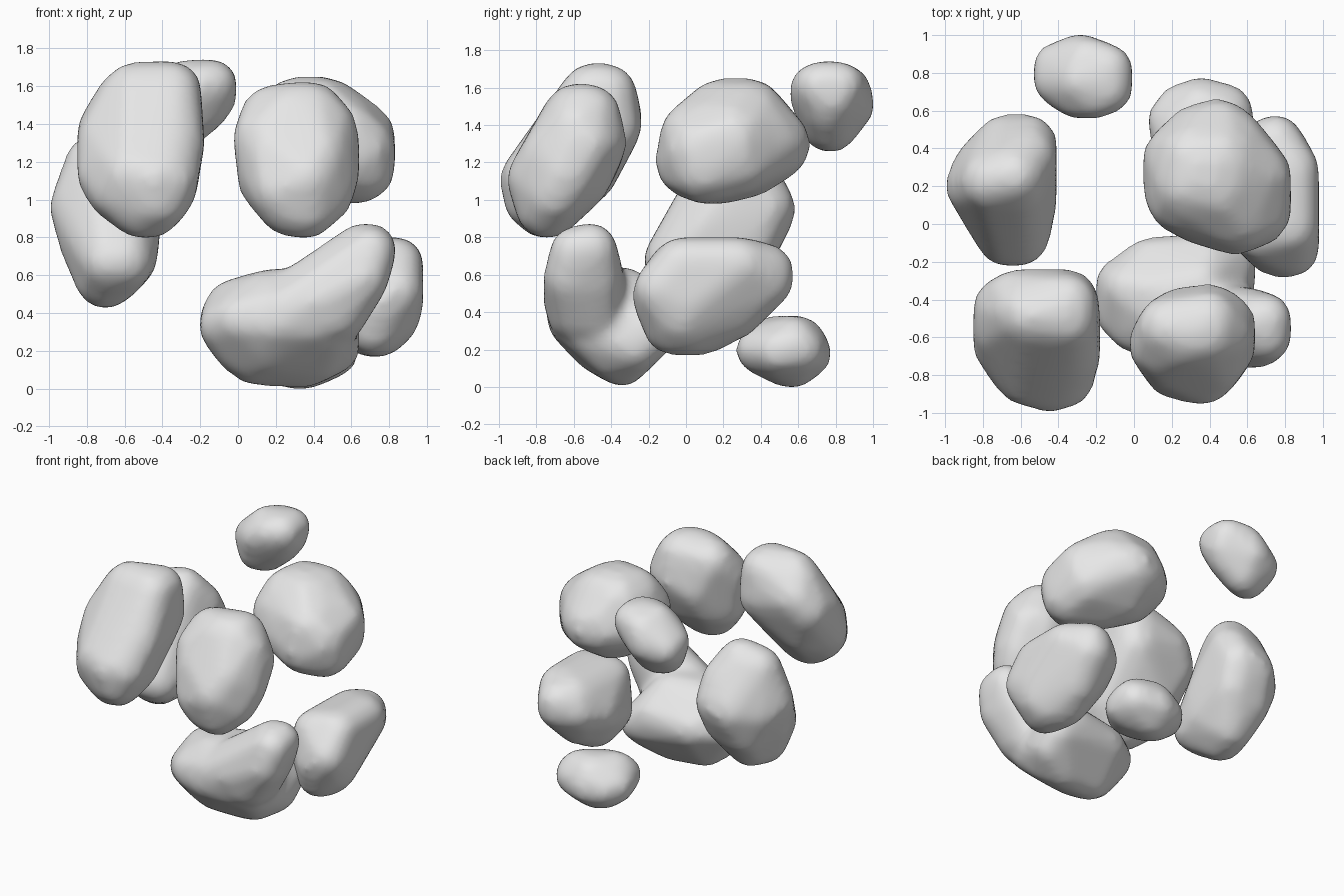
import bpy
import bmesh
from mathutils import Vector

cube = bpy.data.objects.get("Cube")
if cube:
    bpy.data.objects.remove(cube, do_unlink=True)

# Stone colour
stone_grey = bpy.data.materials.new("stone_grey")
stone_grey.use_nodes = True
stone_grey.diffuse_color = (0.8, 0.8, 0.8, 1)
for node in stone_grey.node_tree.nodes:
    if node.type == 'BSDF_PRINCIPLED':
        node.inputs["Base Color"].default_value = (0.8, 0.8, 0.8, 1)

# Unit ball used to round every corner
ball = bmesh.new()
bmesh.ops.create_icosphere(ball, subdivisions=2, radius=1)
ball_points = [v.co.copy() for v in ball.verts]
ball.free()


def rounded_hull(target, low, high, radius, corners):
    """Wrap a convex skin around balls placed at corners (-1..1 inside the box)."""
    centre = (low + high) / 2
    half = (high - low) / 2 - Vector((radius, radius, radius))
    hull = bmesh.new()
    for corner in corners:
        middle = centre + Vector(c * h for c, h in zip(corner, half))
        for point in ball_points:
            hull.verts.new(middle + point * radius)
    bmesh.ops.convex_hull(hull, input=hull.verts[:], use_existing_faces=False)
    loose = [v for v in hull.verts if not v.link_faces]
    bmesh.ops.delete(hull, geom=loose, context='VERTS')
    bmesh.ops.recalc_face_normals(hull, faces=hull.faces[:])
    part = bpy.data.meshes.new("hull_part")
    hull.to_mesh(part)
    hull.free()
    target.from_mesh(part)
    bpy.data.meshes.remove(part)


def undo_shrinkage(mesh, low, high):
    """Give back the size a stone lost while its surface was worn down."""
    for axis in range(3):
        values = [v.co[axis] for v in mesh.vertices]
        start, size = min(values), max(values) - min(values)
        scale = (high[axis] - low[axis]) / size
        for v in mesh.vertices:
            v.co[axis] = low[axis] + (v.co[axis] - start) * scale


def stone(name, low, high, radius, *hulls):
    low, high = Vector(low), Vector(high)
    bm = bmesh.new()
    for corners in hulls:
        rounded_hull(bm, low, high, radius, corners)
    mesh = bpy.data.meshes.new(name)
    bm.to_mesh(mesh)
    bm.free()
    obj = bpy.data.objects.new(name, mesh)
    bpy.context.scene.collection.objects.link(obj)

    # Fuse the skins and wear the surface down
    remesh = obj.modifiers.new("fuse", 'REMESH')
    remesh.mode = 'VOXEL'
    remesh.voxel_size = 0.025
    smooth = obj.modifiers.new("wear", 'SMOOTH')
    smooth.factor = 0.5
    smooth.iterations = 16
    depsgraph = bpy.context.evaluated_depsgraph_get()
    worn = bpy.data.meshes.new_from_object(obj.evaluated_get(depsgraph))
    obj.modifiers.clear()
    obj.data = worn
    bpy.data.meshes.remove(mesh)
    worn.name = name
    undo_shrinkage(worn, low, high)
    worn.materials.clear()
    worn.materials.append(stone_grey)
    worn.polygons.foreach_set("use_smooth", [True] * len(worn.polygons))
    worn.update()


# Upper stones: the two front ones are slabs leaning back
stone("upper_front_right_stone", (-.85, -.99, .8), (-.18, -.24, 1.73), .16, [
    (-.4, .7, .9), (.9, .9, 1), (.9, .5, 1), (-.2, .6, 1), (-1, .8, .3),
    (-1, .3, .2), (-1, -.1, -.4), (1, -.3, .1), (.8, -.9, -.5),
    (.4, -1, -.5), (-.3, -.85, -.4), (-.6, -.6, -.7), (.5, -.9, -.85),
    (0, -.6, -1), (.3, -.6, -1), (-.7, -.3, -.7), (.8, -.3, -.6),
    (-.5, .4, -.4), (1, .4, .1), (.9, 1, .4), (-.6, 1, .6)])

stone("upper_front_left_stone", (-.02, -.95, .8), (.64, -.32, 1.62), .17, [
    (-.75, .6, .95), (.5, .8, 1), (-.1, .3, 1), (.5, .4, 1), (-1, 0, .5),
    (1, .7, .4), (.9, .4, .7), (1, 0, -.3), (.6, 1, .4), (-.3, .9, .2),
    (.3, -1, -.4), (-.5, -.8, -.6), (.3, -.7, -1), (-.2, -.6, -.95),
    (.8, -.4, -.7), (.4, .4, -.4), (-.6, .3, -.4), (.7, -.5, .1),
    (-.7, -.5, .1), (-.85, 0, -.4)])

stone("upper_back_left_stone", (.05, -.16, .98), (.83, .66, 1.65), .2, [
    (-.7, -.2, 1), (0, -.3, 1), (.1, .4, 1), (-.6, .4, 1), (-1, .4, 0),
    (-1, -.1, -.2), (-.9, -.5, .2), (-.4, .9, -.1), (0, 1, -.1),
    (.3, .8, 0), (1, 0, .1), (1, -.8, -.3), (1, -.7, -1), (.5, -1, -.8),
    (-.3, -.8, -.4), (.1, -.3, -1), (.9, .1, -.7), (-.3, .3, -.8),
    (.6, -.9, .2)])

stone("upper_back_pebble", (-.53, .56, 1.26), (-.01, 1, 1.74), .13, [
    (1, -.7, 1), (1, .4, 1), (.2, .8, .8), (-.1, 1, .1), (-1, .5, -.2),
    (-1, -.2, 0), (-.2, -1, .4), (.5, -1, .9), (-.7, -.3, -1),
    (-.2, 0, -1), (1, 0, .4), (-.1, -.3, 1), (.6, -.2, -.2)])

# Side stones
stone("right_side_stone", (-.99, -.22, .43), (-.41, .58, 1.37), .16, [
    (1, 1, .2), (.2, 1, .1), (1, .7, .6), (1, -.2, -.1), (.7, -1, -.7),
    (.2, -1, -.7), (-1, .1, .2), (-.7, .5, 0), (-.4, .2, .9), (.5, .3, 1),
    (.6, .1, .8), (0, -.4, -1), (.2, .1, -.95), (.9, -.3, -.6),
    (.9, .7, -.3), (-.6, -.1, -.4), (-.1, .6, -.5)])

stone("left_side_stone", (.45, -.28, .17), (.98, .57, .8), .15, [
    (1, -.6, 1), (1, .5, 1), (.3, 1, .8), (-.3, -.7, .9), (-.2, .7, .9),
    (1, -1, .2), (1, -.5, -.3), (.3, 1, .5), (-.5, .8, .4), (-1, .2, .1),
    (-.8, -.5, -.3), (.4, -.5, -1), (.1, -.8, -1), (-.2, -.2, -1),
    (.8, -.6, -.7), (0, .4, -.5), (.4, -1, -.2)])

# Lower stones: the horned one is a round body with a foot, plus a rising horn
stone("lower_horned_stone", (-.2, -.76, .01), (.83, -.05, .87), .14, [
    (-1, .4, -.3), (-1, -.3, -.35), (-.9, .3, 0), (-.6, .9, -.3),
    (.2, 1, -.2), (.5, 1, -.5), (.5, .6, -.75), (-.6, .2, -.95),
    (.1, .3, -1), (-.8, 0, -.75), (.3, 0, -.85), (-.4, -.4, -.7),
    (-.8, -.65, -.25), (-.2, -.9, -.3), (.2, -.85, -.3), (.1, -.95, 0),
    (.4, -.5, -.5), (-.5, .2, .15), (-.4, -.4, .15), (.1, .4, .2),
    (.2, -.5, .2)], [
    (1, -.45, 1), (.88, -.5, 1), (1, -.85, .95), (.9, -1, .5),
    (.85, -.35, .5), (.3, -1, .1), (.4, -.9, -.2), (.2, -.2, .2),
    (.5, -.3, -.3), (-.1, -.6, .15), (-.2, -.9, -.1), (.55, -.8, -.2)])

stone("lower_back_pebble", (.08, .27, 0), (.63, .77, .38), .13, [
    (-.7, -.5, 1), (.8, .4, 1), (0, .7, 1), (-1, .2, 0), (-.7, .7, -.2),
    (0, 1, -.1), (.9, .7, .2), (1, .4, .5), (1, -.2, .1), (.3, -1, .2),
    (-.8, -.8, .4), (-.4, .2, -1), (0, .4, -1), (.4, .1, -.6)])
